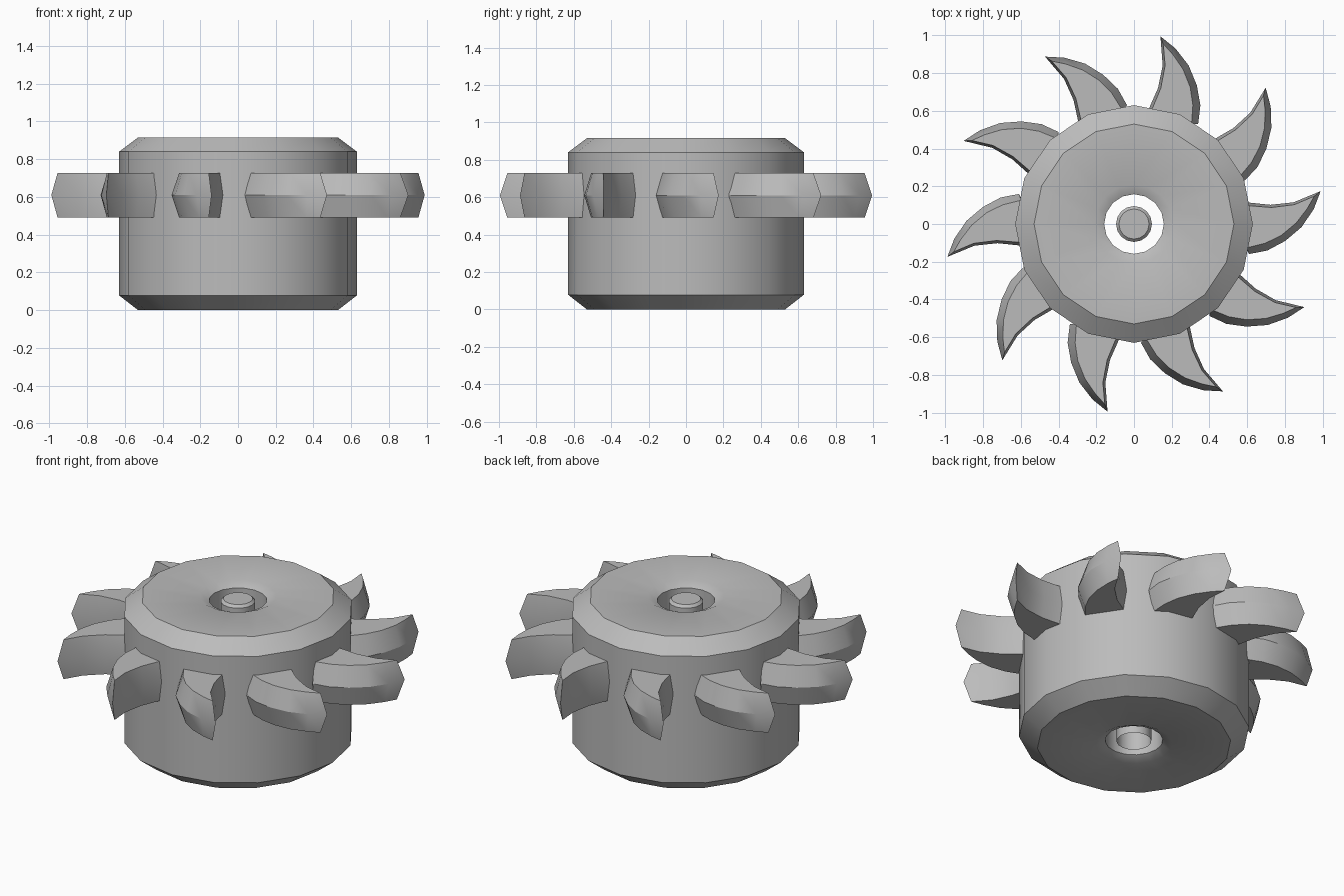
import bpy, bmesh, math
from mathutils import Matrix

if "Cube" in bpy.data.objects:
    bpy.data.objects.remove(bpy.data.objects["Cube"])

grey = bpy.data.materials.new("plain grey")
grey.diffuse_color = (0.5, 0.5, 0.5, 1)
grey.use_nodes = True
grey.node_tree.nodes["Principled BSDF"].inputs["Base Color"].default_value = grey.diffuse_color


def finish(name, bm, angle=30):
    mesh = bpy.data.meshes.new(name)
    bm.to_mesh(mesh)
    bm.free()
    mesh.materials.append(grey)
    ob = bpy.data.objects.new(name, mesh)
    bpy.context.collection.objects.link(ob)
    bpy.ops.object.select_all(action='DESELECT')
    ob.select_set(True)
    bpy.context.view_layer.objects.active = ob
    bpy.ops.object.shade_smooth_by_angle(angle=math.radians(angle))
    return ob


def lathe(name, profile, sides, closed=False, cap=False):
    """Turn (radius, height) points, listed bottom to top on the outside, around z."""
    bm = bmesh.new()
    rings = [[bm.verts.new((r * math.cos(2 * math.pi * i / sides),
                            r * math.sin(2 * math.pi * i / sides), z))
              for i in range(sides)] for r, z in profile]
    pairs = list(zip(rings, rings[1:]))
    if closed:
        pairs.append((rings[-1], rings[0]))
    for a, b in pairs:
        for i in range(sides):
            j = (i + 1) % sides
            bm.faces.new((a[i], a[j], b[j], b[i]))
    if cap:
        bm.faces.new(rings[-1])
    return finish(name, bm)


# Chamfered drum with a countersunk through hole
lathe("drum", [(0.21, 0), (0.53, 0), (0.63, 0.078), (0.63, 0.84), (0.53, 0.915),
               (0.21, 0.915), (0.158, 0.89), (0.158, 0.025)], 16, closed=True)

# Hollow centre pin, closed at the top
lathe("centre_pin", [(0.095, 0.02), (0.095, 0.885), (0.08, 0.9)], 16, cap=True)

# Curved blade: ridge outline and the narrower outline of its flat faces
ridge = [(0.03, 0.52), (0.074, 0.60), (0.127, 0.72), (0.152, 0.84), (0.14, 0.995),
         (0.22, 0.93), (0.29, 0.84), (0.333, 0.735), (0.352, 0.63), (0.34, 0.53)]
flat = [(0.05, 0.52), (0.092, 0.60), (0.142, 0.72), (0.165, 0.84), (0.155, 0.955),
        (0.205, 0.90), (0.26, 0.82), (0.298, 0.725), (0.312, 0.63), (0.305, 0.53)]
layers = ((flat, 0.49), (ridge, 0.61), (flat, 0.728))

for k in range(10):
    bm = bmesh.new()
    rings = [[bm.verts.new((x, y, z)) for x, y in pts] for pts, z in layers]
    n = len(ridge)
    for a, b in zip(rings, rings[1:]):
        for i in range(n):
            j = (i + 1) % n
            bm.faces.new((a[i], a[j], b[j], b[i]))
    bm.faces.new(rings[0])
    bm.faces.new(rings[-1])
    bmesh.ops.recalc_face_normals(bm, faces=bm.faces)
    bm.transform(Matrix.Rotation(k * math.pi / 5, 4, 'Z'))
    finish(f"blade_{k + 1}", bm)
